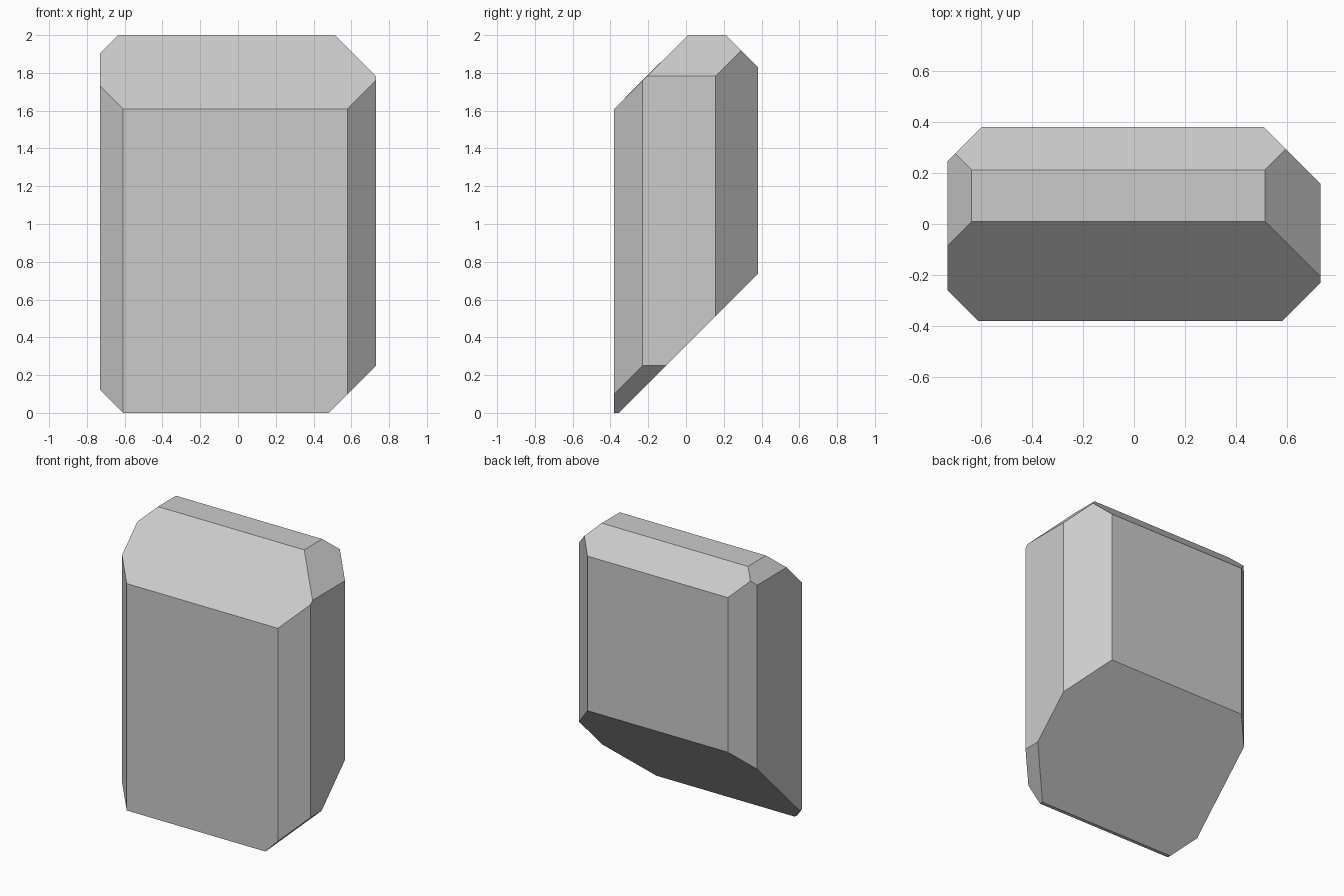
import bpy, bmesh
from mathutils import Vector

if "Cube" in bpy.data.objects:
    bpy.data.objects.remove(bpy.data.objects["Cube"])

# Block proportions (half width, half depth, height)
HX, HY, H = 0.73, 0.38, 2.0

# 45-degree chamfer planes: outward direction and offset (direction . point <= offset)
CHAMFERS = [
    ((0, -1, 1), 1.99),     # top front slope
    ((0, 1, 1), 2.212),     # top back
    ((1, 0, 1), 2.513),     # top right
    ((-1, 0, 1), 2.635),    # top left
    ((0, 1, -1), -0.355),   # large undercut at the back
    ((1, 0, -1), 0.48),     # bottom right
    ((-1, 0, -1), 0.607),   # bottom left
    ((1, -1, 0), 0.959),    # front right corner
    ((-1, -1, 0), 0.988),   # front left corner
    ((1, 1, 0), 0.887),     # back right corner
    ((-1, 1, 0), 0.974),    # back left corner
]


def slice_off(bm, direction, offset):
    """Cut away everything beyond the plane and cap the opening."""
    n = Vector(direction)
    cut = bmesh.ops.bisect_plane(
        bm, geom=bm.verts[:] + bm.edges[:] + bm.faces[:], dist=1e-5,
        plane_co=n * (offset / n.length_squared), plane_no=n, clear_outer=True)
    rim = [e for e in cut["geom_cut"] if isinstance(e, bmesh.types.BMEdge)]
    bmesh.ops.contextual_create(bm, geom=rim)


# Chamfered stone block
bm = bmesh.new()
bmesh.ops.create_cube(bm, size=1)
bmesh.ops.scale(bm, vec=(2 * HX, 2 * HY, H), verts=bm.verts)
bmesh.ops.translate(bm, vec=(0, 0, H / 2), verts=bm.verts)
for direction, offset in CHAMFERS:
    slice_off(bm, direction, offset)
bmesh.ops.recalc_face_normals(bm, faces=bm.faces)

mesh = bpy.data.meshes.new("chamfered_block")
bm.to_mesh(mesh)
bm.free()
block = bpy.data.objects.new("chamfered_block", mesh)
bpy.context.collection.objects.link(block)
